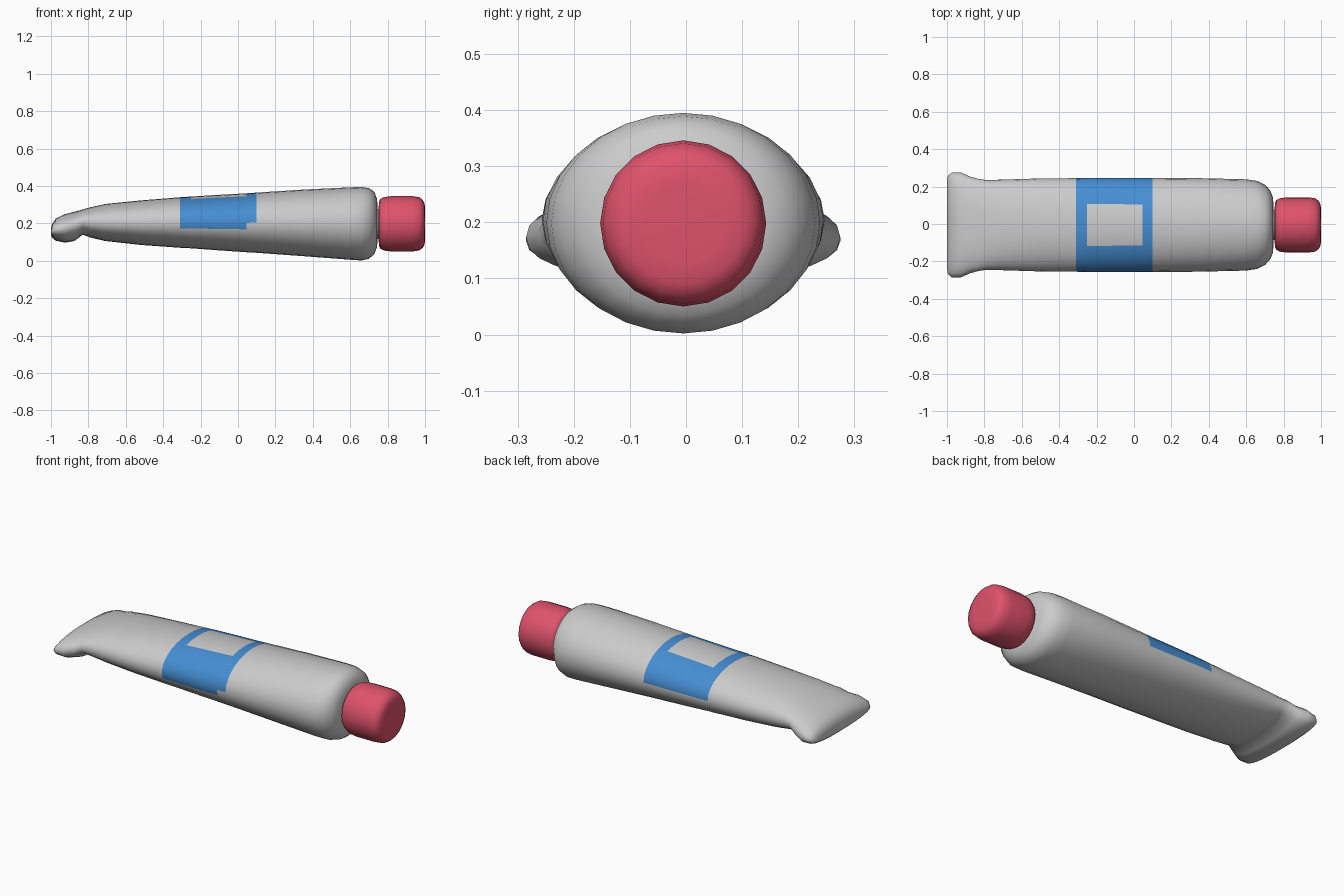
import bpy, bmesh, math

cube = bpy.data.objects.get("Cube")
if cube:
    bpy.data.objects.remove(cube, do_unlink=True)

CY = -0.005  # slight sideways offset of the tube axis


def material(name, rgb):
    m = bpy.data.materials.new(name)
    m.use_nodes = True
    m.diffuse_color = (*rgb, 1)
    bsdf = next(n for n in m.node_tree.nodes if n.type == 'BSDF_PRINCIPLED')
    bsdf.inputs["Base Color"].default_value = (*rgb, 1)
    bsdf.inputs["Roughness"].default_value = 0.6
    return m


def spow(v, p):
    return math.copysign(abs(v) ** p, v)


def loft(name, rings, sides, mats, rule=None):
    """Skin rings of (x, z_low, z_high, half_width, roundness); side 0 is the top, going to +y."""
    bm = bmesh.new()
    loops = []
    for x, lo, hi, hw, rnd in rings:
        loop = []
        for i in range(sides):
            a = 2 * math.pi * i / sides
            y = CY + hw * spow(math.sin(a), rnd)
            z = (lo + hi) / 2 + (hi - lo) / 2 * spow(math.cos(a), rnd)
            loop.append(bm.verts.new((x, y, z)))
        loops.append(loop)
    for r in range(len(loops) - 1):
        a, b = loops[r], loops[r + 1]
        for i in range(sides):
            j = (i + 1) % sides
            f = bm.faces.new((a[i], a[j], b[j], b[i]))
            if rule:
                f.material_index = rule((rings[r][0] + rings[r + 1][0]) / 2, i)
    bm.faces.new(loops[0])
    bm.faces.new(loops[-1])
    bmesh.ops.recalc_face_normals(bm, faces=bm.faces)
    for f in bm.faces:
        f.smooth = True
    me = bpy.data.meshes.new(name)
    bm.to_mesh(me)
    bm.free()
    for m in mats:
        me.materials.append(m)
    ob = bpy.data.objects.new(name, me)
    bpy.context.collection.objects.link(ob)
    return ob


grey = material("tube grey", (0.6, 0.6, 0.6))
blue = material("label blue", (0.06, 0.27, 0.65))
red = material("cap red", (0.74, 0.085, 0.15))

SIDES = 28


def label(x, i):
    """Blue over the upper half, with a grey window left open on top."""
    step = min(i, SIDES - 1 - i)
    front = i >= SIDES / 2
    if not -0.31 < x < 0.1:
        return 0
    if step < 2 and -0.25 < x < 0.045:
        return 0
    return 1 if step < (8 if front and x < 0.045 else 7) else 0


# Tube: folded flat end, swelling body, rounded shoulder
body = [
    (-1.0, 0.14, 0.17, 0.235, 0.9), (-0.995, 0.125, 0.195, 0.262, 0.85),
    (-0.975, 0.108, 0.225, 0.28, 0.85), (-0.925, 0.097, 0.25, 0.28, 0.85),
    (-0.875, 0.106, 0.262, 0.258, 0.85), (-0.83, 0.14, 0.275, 0.246, 0.85),
    (-0.79, 0.125, 0.286, 0.24, 0.85), (-0.71, 0.106, 0.304, 0.242, 0.9),
    (-0.52, 0.085, 0.323, 0.248, 0.95), (-0.31, 0.07, 0.34, 0.25, 0.96),
    (-0.25, 0.067, 0.344, 0.252, 0.97), (-0.1, 0.056, 0.353, 0.252, 0.98),
    (0.045, 0.046, 0.361, 0.252, 1), (0.1, 0.043, 0.365, 0.252, 1),
    (0.35, 0.025, 0.381, 0.25, 1), (0.6, 0.006, 0.393, 0.244, 1),
    (0.66, 0.002, 0.395, 0.235, 1), (0.7, 0.011, 0.389, 0.215, 1),
    (0.728, 0.035, 0.37, 0.185, 1), (0.742, 0.07, 0.335, 0.15, 1),
    (0.747, 0.11, 0.295, 0.1, 1)]
loft("tube_body", body, SIDES, [grey, blue], label)


def round_rings(profile, z=0.198):
    return [(x, z - r, z + r, r, 1) for x, r in profile]


# Short neck hidden between shoulder and cap
loft("tube_neck", round_rings([(0.735, 0.08), (0.77, 0.08)]), 16, [grey])

# Screw cap with softened rims
cap = [(0.752, 0.08), (0.753, 0.115), (0.76, 0.132), (0.78, 0.143), (0.82, 0.148), (0.93, 0.148),
       (0.968, 0.143), (0.988, 0.128), (0.998, 0.108), (1.0, 0.07)]
loft("screw_cap", round_rings(cap), 20, [red])
